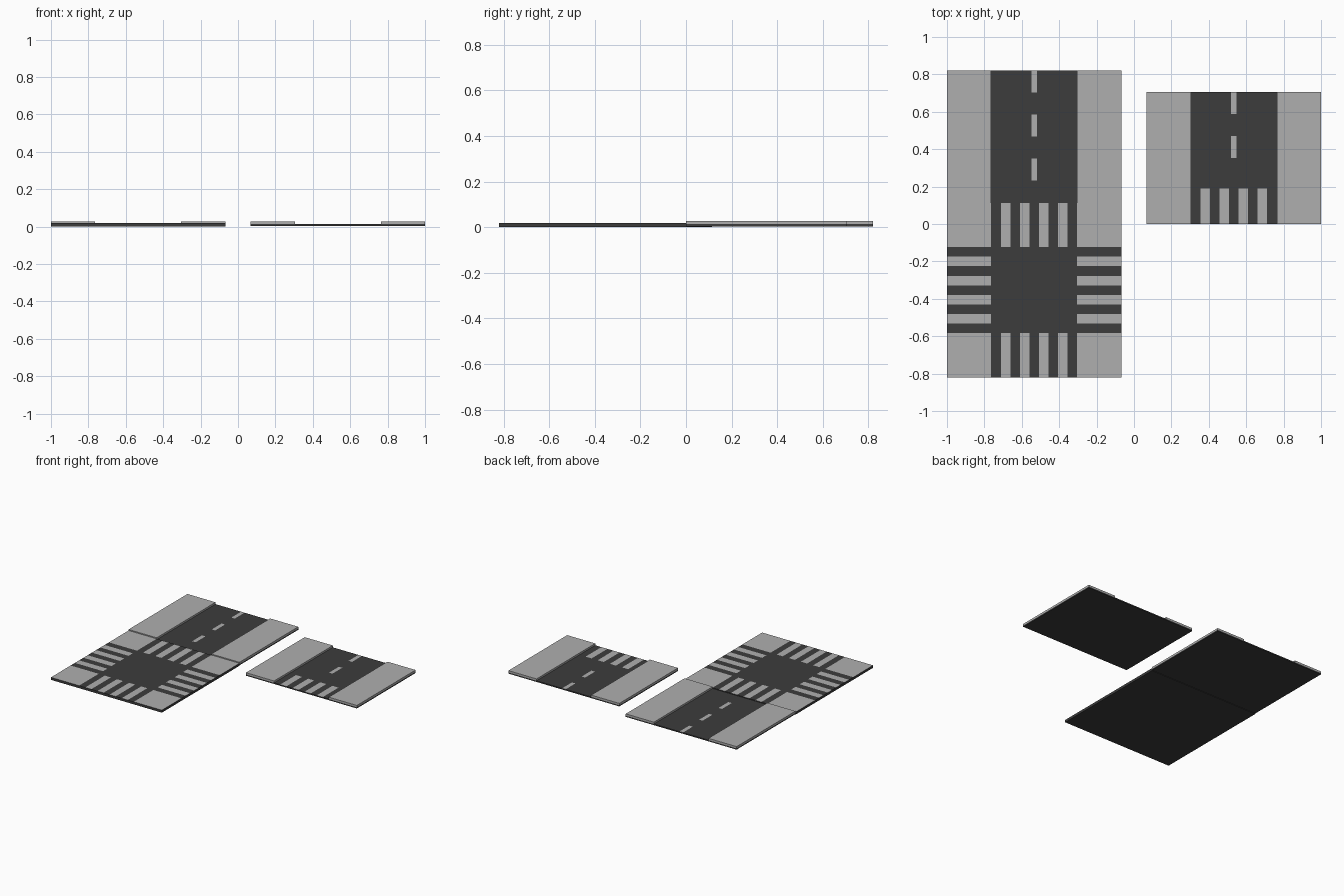
import bpy, bmesh

if "Cube" in bpy.data.objects:
    bpy.data.objects.remove(bpy.data.objects["Cube"])


def material(name, value):
    m = bpy.data.materials.new(name)
    m.diffuse_color = (value, value, value, 1)
    m.use_nodes = True
    m.node_tree.nodes["Principled BSDF"].inputs["Base Color"].default_value = m.diffuse_color
    return m


ASPHALT = material("asphalt", 0.045)
CONCRETE = material("concrete", 0.43)


def slab(name, x0, x1, y0, y1, z0, z1, mat, paint=()):
    """Flat box; each (x0, x1, y0, y1) in paint becomes a light area of its top."""
    bm = bmesh.new()
    bmesh.ops.create_cube(bm, size=1)
    for v in bm.verts:
        v.co = (x1 if v.co.x > 0 else x0, y1 if v.co.y > 0 else y0, z1 if v.co.z > 0 else z0)
    for axis, lo, hi in ((0, x0, x1), (1, y0, y1)):
        cuts = {round(c, 4) for r in paint for c in r[axis * 2:axis * 2 + 2]}
        for c in sorted(cuts):
            if lo + 0.001 < c < hi - 0.001:
                no = (1, 0, 0) if axis == 0 else (0, 1, 0)
                bmesh.ops.bisect_plane(bm, geom=bm.verts[:] + bm.edges[:] + bm.faces[:],
                                       plane_co=[c * n for n in no], plane_no=no)
    for f in bm.faces:
        p = f.calc_center_median()
        if f.normal.z > 0.5 and any(a < p.x < b and c < p.y < d for a, b, c, d in paint):
            f.material_index = 1
    mesh = bpy.data.meshes.new(name)
    bm.to_mesh(mesh)
    bm.free()
    mesh.materials.append(mat)
    mesh.materials.append(CONCRETE)
    ob = bpy.data.objects.new(name, mesh)
    bpy.context.collection.objects.link(ob)
    return ob


HALF, ROAD = 0.4665, 0.23      # half widths of a tile and of its carriageway
BAND = ROAD * 2 / 9            # width of one crossing stripe
DASH = 0.1177                  # length of a lane dash and of its gap
LENGTH = DASH * 6
CX, CY = -1 + HALF, -0.82 + HALF
RX = 1 - HALF


def stripes(c):
    """Four light bands between five dark ones across the road."""
    return [(c - ROAD + BAND * i, c - ROAD + BAND * (i + 1)) for i in (1, 3, 5, 7)]


# Crossroads tile: four corners and four zebra crossings
spans_x = [(CX - HALF, CX - ROAD), (CX + ROAD, CX + HALF)]
spans_y = [(CY - HALF, CY - ROAD), (CY + ROAD, CY + HALF)]
paint = [sx + sy for sx in spans_x for sy in spans_y]
paint += [st + sy for st in stripes(CX) for sy in spans_y]
paint += [sx + st for st in stripes(CY) for sx in spans_x]
slab("crossroads", CX - HALF, CX + HALF, CY - HALF, CY + HALF, 0, 0.019, ASPHALT, paint)


# Straight tiles: road bed with markings and two raised pavements
def straight(name, cx, y0, y1, marks):
    slab(name + "_road", cx - HALF, cx + HALF, y0, y1, 0.004, 0.013, ASPHALT, marks)
    for side, a, b in (("left", cx - HALF, cx - ROAD), ("right", cx + ROAD, cx + HALF)):
        slab(f"{name}_{side}_pavement", a, b, y0, y1, 0.013, 0.027, CONCRETE)


def dashes(cx, top, count):
    return [(cx - 0.0147, cx + 0.0147, top - DASH * (2 * i + 1), top - DASH * 2 * i)
            for i in range(count)]


straight("plain_street", CX, CY + HALF, 0.82, dashes(CX, 0.82, 3))
straight("crossing_street", RX, 0.0, LENGTH,
         dashes(RX, LENGTH, 2) + [s + (0.0, 0.19) for s in stripes(RX)])
